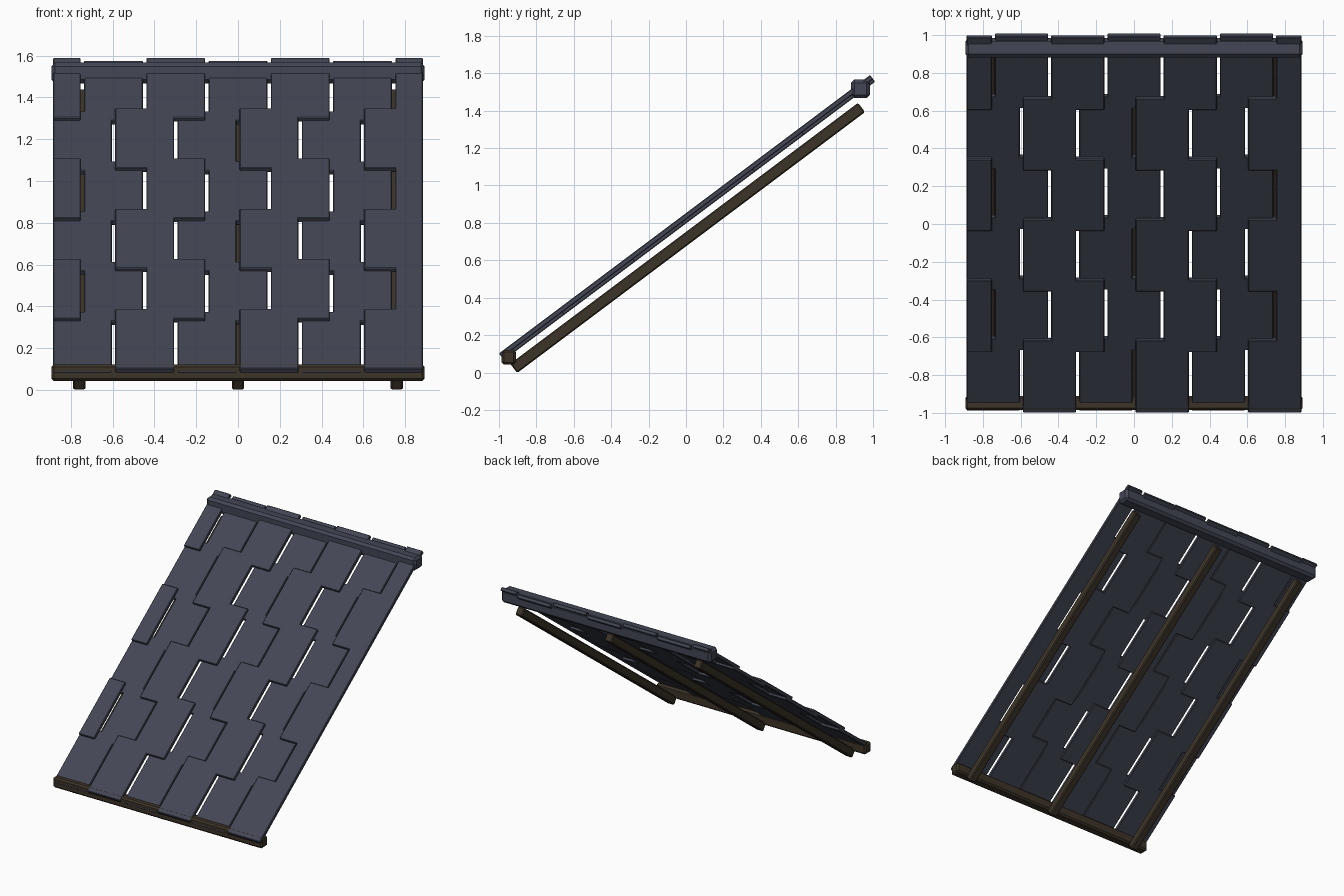
import bpy, bmesh, math
from mathutils import Matrix, Vector

if "Cube" in bpy.data.objects:
    bpy.data.objects.remove(bpy.data.objects["Cube"])

def material(name, rgb):
    m = bpy.data.materials.new(name)
    m.diffuse_color = (*rgb, 1)
    m.use_nodes = True
    m.node_tree.nodes["Principled BSDF"].inputs["Base Color"].default_value = m.diffuse_color
    return m

SLATE = material("slate blue grey", (0.056, 0.063, 0.090))
WOOD = material("dark brown wood", (0.046, 0.034, 0.021))

# Frame of the roof slope: x across, y up the slope, z normal to it
ANGLE = math.atan2(3, 4)
SLOPE = Matrix.Translation((0, -1, 0.102)) @ Matrix.Rotation(ANGLE, 4, 'X')

def box(name, lo, hi, mat, bevel, frame=Matrix.Identity(4)):
    """Chamfered box between two corners, placed in the given frame."""
    lo, hi = Vector(lo), Vector(hi)
    size, mid = hi - lo, (lo + hi) / 2
    bm = bmesh.new()
    bmesh.ops.create_cube(bm, size=1)
    bmesh.ops.scale(bm, vec=size, verts=bm.verts)
    bmesh.ops.bevel(bm, geom=bm.edges[:], offset=bevel, segments=1, affect='EDGES')
    me = bpy.data.meshes.new(name)
    bm.to_mesh(me)
    bm.free()
    me.materials.append(mat)
    ob = bpy.data.objects.new(name, me)
    ob.matrix_world = frame @ Matrix.Translation(mid)
    bpy.context.collection.objects.link(ob)
    return ob

# Slates: six staggered courses, alternately raised and lowered
PITCH, GAP, ROW, LENGTH, THICK, DROP = 0.298, 0.016, 0.4005, 0.4775, 0.027, 0.017
EDGE = 3 * PITCH
for r in range(6):
    odd = r % 2
    for c in range(6 + odd):
        x0 = -EDGE + (c - 0.5 * odd) * PITCH
        x1 = min(x0 + PITCH, EDGE) - GAP / 2
        x0 = max(x0, -EDGE) + GAP / 2
        raised = (c + odd) % 2 == 1
        top = 0 if raised else -DROP
        box(f"slate_{r}_{c}", (x0, r * ROW, top - THICK),
            (x1, r * ROW + LENGTH, top), SLATE, 0.004, SLOPE)

# Rafters under the slates
for i, x in enumerate((-0.76, 0, 0.76)):
    box(f"rafter_{i}", (x - 0.029, 0.015, -0.142),
        (x + 0.029, 2.34, -0.080), WOOD, 0.007, SLOPE)

# Eaves board and ridge cap
box("eaves_board", (-0.893, -0.986, 0.042), (0.893, -0.910, 0.122), WOOD, 0.012)
box("ridge_cap", (-0.893, 0.882, 1.467), (0.893, 0.984, 1.567), SLATE, 0.018)
